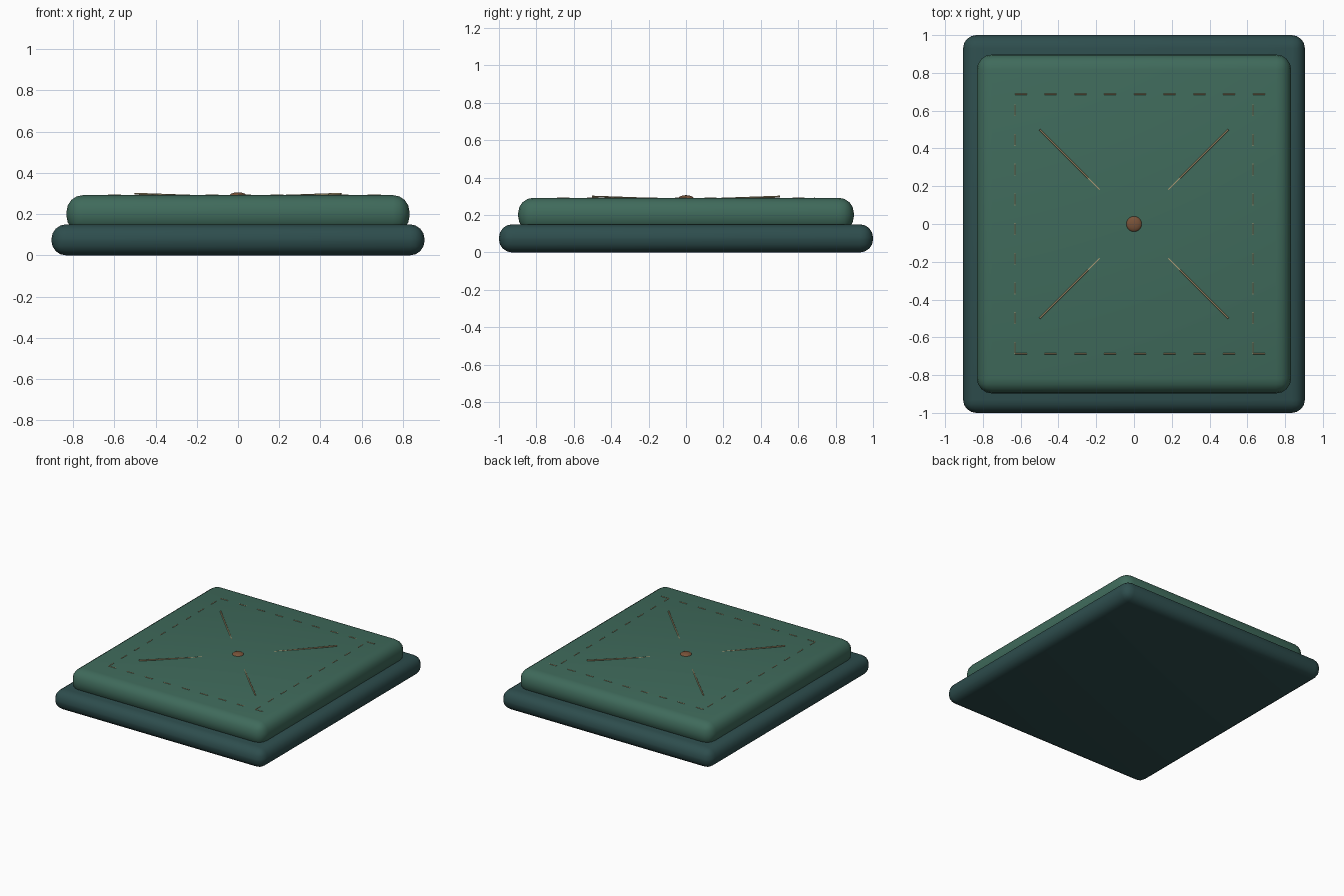
import bpy
from math import radians
from mathutils import Vector

if "Cube" in bpy.data.objects:
    bpy.data.objects.remove(bpy.data.objects["Cube"])


def material(name, rgb):
    m = bpy.data.materials.new(name)
    m.diffuse_color = (*rgb, 1)
    m.use_nodes = True
    m.node_tree.nodes["Principled BSDF"].inputs["Base Color"].default_value = m.diffuse_color
    return m


DARK = material("dark_teal", (0.027, 0.075, 0.075))
GREEN = material("green_fabric", (0.05, 0.145, 0.105))
THREAD = material("tan_thread", (0.42, 0.33, 0.18))
BROWN = material("brown_button", (0.19, 0.085, 0.04))


def pad(name, w, d, z0, z1, radius, mat):
    """Box with all edges rounded."""
    bpy.ops.mesh.primitive_cube_add(size=1, location=(0, 0, (z0 + z1) / 2))
    o = bpy.context.object
    o.name = name
    o.dimensions = (w, d, z1 - z0)
    bpy.ops.object.transform_apply(location=False, rotation=False, scale=True)
    b = o.modifiers.new("round", 'BEVEL')
    b.width = radius
    b.segments = 4
    bpy.ops.object.modifier_apply(modifier=b.name)
    bpy.ops.object.shade_smooth_by_angle(angle=radians(40))
    o.data.materials.append(mat)


def thread(name, paths, radius):
    """Thin round cords along straight segments."""
    c = bpy.data.curves.new(name, 'CURVE')
    c.dimensions = '3D'
    c.bevel_depth = radius
    c.bevel_resolution = 1
    c.use_fill_caps = True
    for pts in paths:
        s = c.splines.new('POLY')
        s.points.add(len(pts) - 1)
        for p, co in zip(s.points, pts):
            p.co = (*co, 1)
    o = bpy.data.objects.new(name, c)
    bpy.context.collection.objects.link(o)
    c.materials.append(THREAD)


# Cushion base and upper pad
pad("cushion_base", 1.81, 2.0, 0, 0.15, 0.07, DARK)
pad("cushion_top", 1.664, 1.794, 0.11, 0.292, 0.08, GREEN)

# Dashed border stitching
Z, L = 0.292, 0.063
dashes = []
for i in range(9):
    x = -0.63 + i * 0.1575
    y = -0.687 + i * 0.1572
    for s in (-1, 1):
        dashes.append([(x, s * 0.687, Z), (x + L, s * 0.687, Z)])
        dashes.append([(s * 0.63, y, Z), (s * 0.63, y + L, Z)])
thread("border_stitches", dashes, 0.003)

# Diagonal creases rising gently away from the button
thread("diagonal_creases",
       [[(sx * 0.135, sy * 0.135, 0.286), (sx * 0.5, sy * 0.5, 0.299)]
        for sx in (-1, 1) for sy in (-1, 1)], 0.005)

# Centre button
bpy.ops.mesh.primitive_uv_sphere_add(segments=20, ring_count=10, radius=1,
                                     location=(0, 0, 0.288))
button = bpy.context.object
button.name = "centre_button"
button.scale = (0.042, 0.042, 0.018)
bpy.ops.object.shade_smooth()
button.data.materials.append(BROWN)
